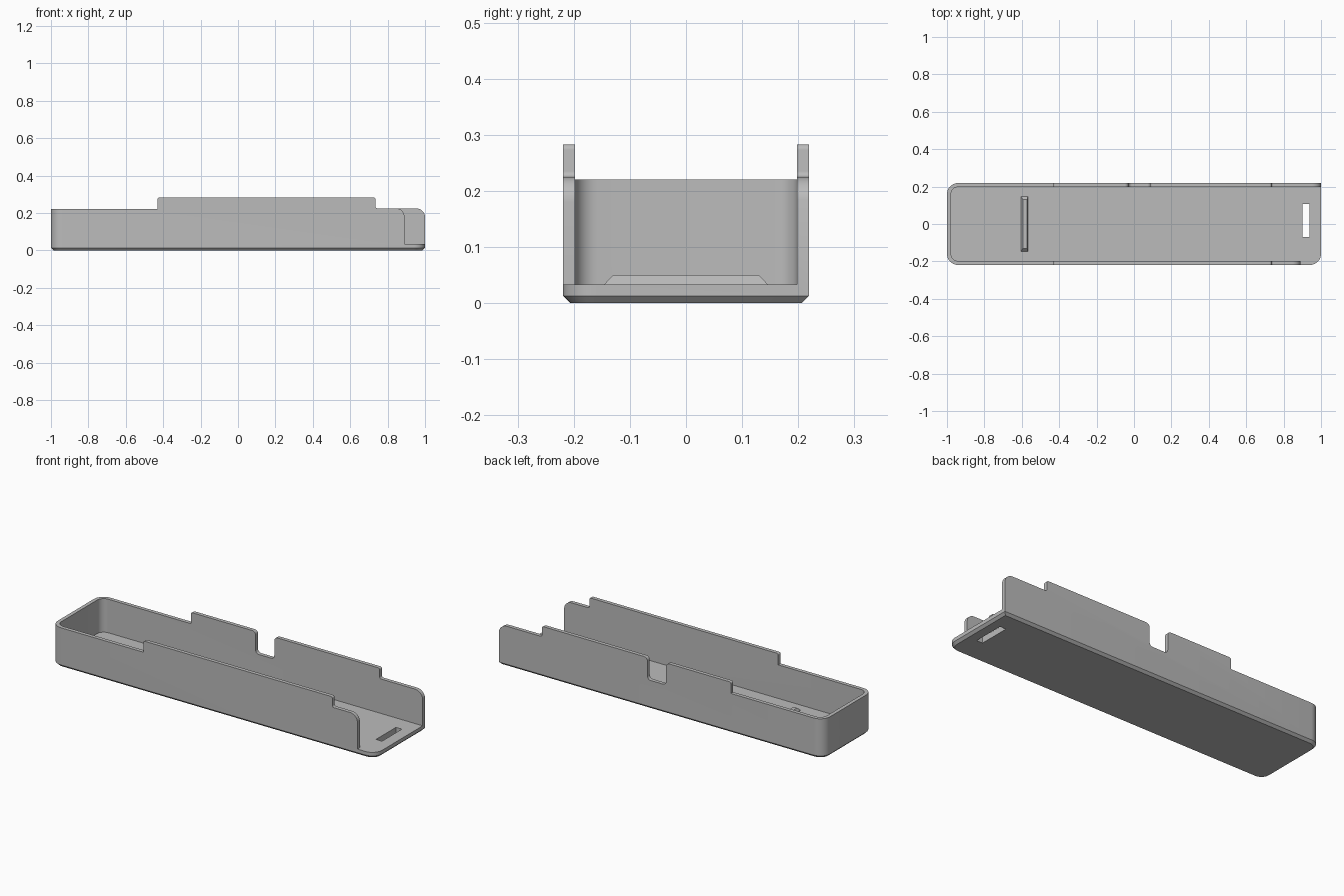
import bpy, bmesh, math
from mathutils import Vector

cube = bpy.data.objects.get("Cube")
if cube:
    bpy.data.objects.remove(cube, do_unlink=True)

grey = bpy.data.materials.new("plain grey")
grey.use_nodes = True
COLOUR = (0.5, 0.5, 0.5, 1)
grey.diffuse_color = COLOUR
grey.node_tree.nodes["Principled BSDF"].inputs["Base Color"].default_value = COLOUR

HALF_Y = 0.219    # half width of the tray
WALL = 0.021      # wall thickness
FLOOR = 0.033     # floor height
LOW, STEP, TOP = 0.22, 0.225, 0.283   # wall heights


def fillet(corners, steps=8):
    """Round the right-angled corners given as (a, b, radius)."""
    out = []
    for i, (a, b, r) in enumerate(corners):
        p = Vector((a, b))
        if not r:
            out.append(p)
            continue
        u = (Vector(corners[i - 1][:2]) - p).normalized() * r
        v = (Vector(corners[(i + 1) % len(corners)][:2]) - p).normalized() * r
        for k in range(steps + 1):
            t = math.pi / 2 * k / steps
            out.append(p + u + v - v * math.cos(t) - u * math.sin(t))
    return out


def loft(name, rings):
    """Solid through matching rings of 3D points."""
    bm = bmesh.new()
    loops = [[bm.verts.new(p) for p in ring] for ring in rings]
    n = len(loops[0])
    bm.faces.new(loops[0])
    bm.faces.new(loops[-1])
    for low, high in zip(loops, loops[1:]):
        for i in range(n):
            j = (i + 1) % n
            bm.faces.new((low[i], low[j], high[j], high[i]))
    bmesh.ops.recalc_face_normals(bm, faces=bm.faces)
    mesh = bpy.data.meshes.new(name)
    bm.to_mesh(mesh)
    bm.free()
    mesh.materials.append(grey)
    obj = bpy.data.objects.new(name, mesh)
    bpy.context.collection.objects.link(obj)
    return obj


def plan(z, inset=0.0):
    """Outer outline: three round corners, square at the back of the open end."""
    x, y, r = 1 - inset, HALF_Y - inset, 0.06 - inset
    return [(p.x, p.y, z) for p in fillet(
        [(-x, -y, r), (x, -y, r), (x, y, 0), (-x, y, r)])]


def rect(x0, x1, y, z, yc=0):
    return [(x0, yc - y, z), (x1, yc - y, z), (x1, yc + y, z), (x0, yc + y, z)]


def cut(target, cutter):
    mod = target.modifiers.new("cut", 'BOOLEAN')
    mod.operation = 'DIFFERENCE'
    mod.solver = 'EXACT'
    mod.object = cutter
    bpy.context.view_layer.objects.active = target
    bpy.ops.object.modifier_apply(modifier=mod.name)
    bpy.data.objects.remove(cutter, do_unlink=True)


# Tray block with a chamfered underside
tray = loft("tray", [plan(0, 0.013), plan(0.013), plan(0.3)])

# Cavity, open at the +x end
inner = HALF_Y - WALL
cavity = fillet([(WALL - 1, -inner, 0.04), (1.2, -inner, 0),
                 (1.2, inner, 0), (WALL - 1, inner, 0.04)])
cut(tray, loft("cavity", [[(p.x, p.y, z) for p in cavity] for z in (FLOOR, 0.5)]))

# Everything above the stepped top edge of each side wall
r = 0.01
start = [(-1.1, 0.4, 0), (-1.1, LOW, 0), (-0.43, LOW, 0), (-0.43, TOP, r)]
notch = [(-0.03, TOP, 0.02), (-0.03, 0.16, 0.02), (0.085, 0.16, 0.02), (0.085, TOP, 0.02)]
shoulder = [(0.735, TOP, r), (0.735, STEP, r)]
front_end = [(0.89, STEP, 0.045), (0.89, FLOOR, 0), (1.1, FLOOR, 0), (1.1, 0.4, 0)]
back_end = [(1.001, STEP, 0.05), (1.001, 0.1, 0), (1.1, 0.1, 0), (1.1, 0.4, 0)]
for corners, y0, y1 in ((start + shoulder + front_end, -0.3, 0),
                        (start + notch + shoulder + back_end, -0.01, 0.3)):
    outline = fillet(corners)
    cut(tray, loft("wall_trim", [[(p.x, y, p.y) for p in outline] for y in (y0, y1)]))

# Slot through the floor at the open end
cut(tray, loft("slot", [rect(0.9, 0.937, 0.088, z, 0.018) for z in (-0.1, 0.1)]))

# Low tapered ridge on the floor
ridge = loft("floor_ridge", [rect(-0.605, -0.567, 0.148, FLOOR - 0.002),
                             rect(-0.594, -0.572, 0.13, 0.05)])

bpy.ops.object.select_all(action='DESELECT')
tray.select_set(True)
bpy.context.view_layer.objects.active = tray
bpy.ops.object.shade_smooth_by_angle(angle=math.radians(30))
